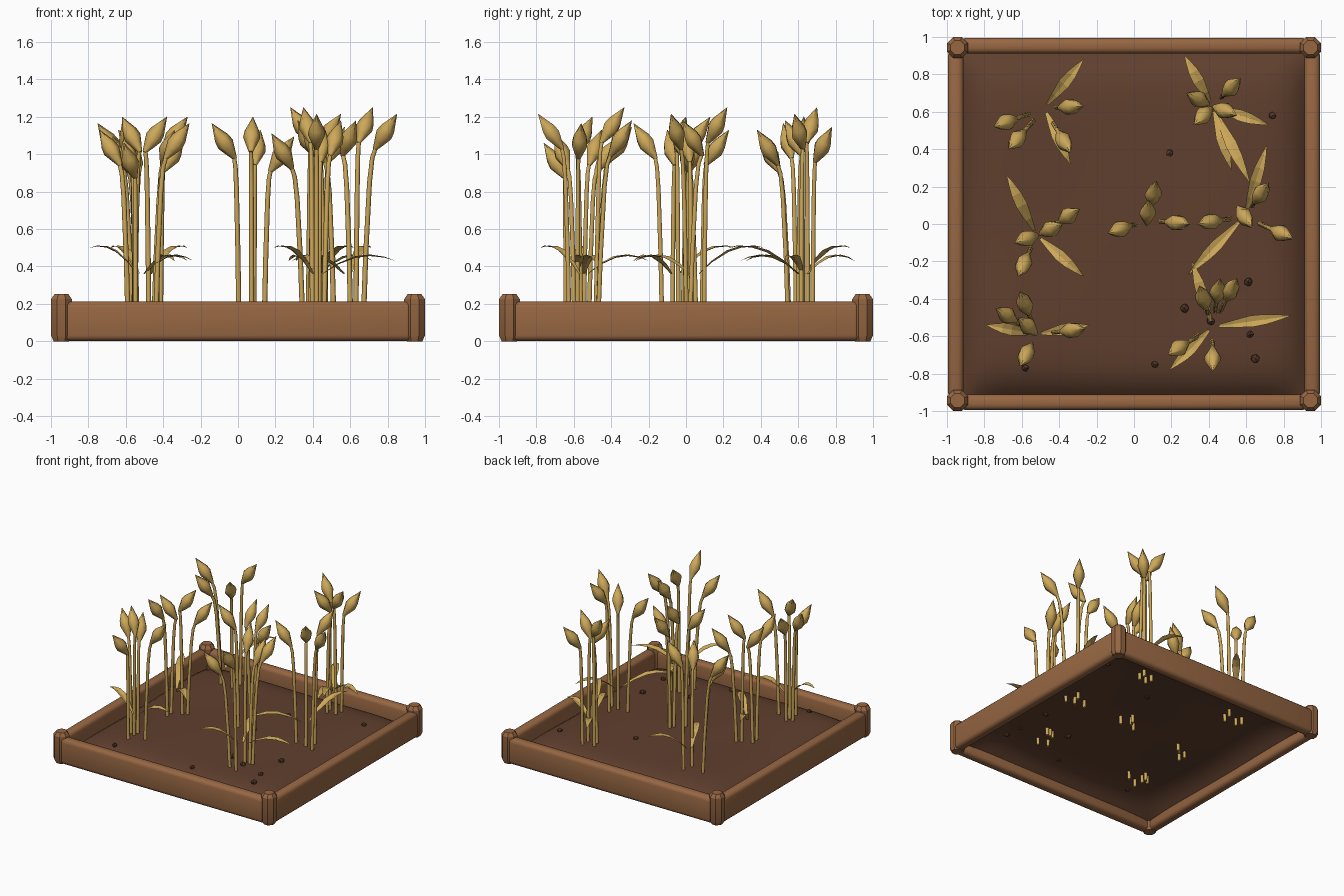
import bpy, bmesh, math, random
from mathutils import Vector

if "Cube" in bpy.data.objects:
    bpy.data.objects.remove(bpy.data.objects["Cube"])

random.seed(4)


def material(name, rgb):
    m = bpy.data.materials.new(name)
    m.diffuse_color = (*rgb, 1)
    m.use_nodes = True
    m.node_tree.nodes["Principled BSDF"].inputs["Base Color"].default_value = m.diffuse_color
    return m


WOOD = material("wood brown", (0.31, 0.135, 0.055))
SOIL = material("soil brown", (0.115, 0.05, 0.027))
PEBBLE = material("dark pebble", (0.092, 0.04, 0.022))
GOLD = material("straw gold", (0.61, 0.39, 0.10))


def finish(bm, name, mat, smooth=None):
    bmesh.ops.recalc_face_normals(bm, faces=bm.faces)
    me = bpy.data.meshes.new(name)
    bm.to_mesh(me)
    bm.free()
    me.materials.append(mat)
    ob = bpy.data.objects.new(name, me)
    bpy.context.collection.objects.link(ob)
    if smooth:
        bpy.ops.object.select_all(action='DESELECT')
        ob.select_set(True)
        bpy.context.view_layer.objects.active = ob
        bpy.ops.object.shade_smooth_by_angle(angle=math.radians(smooth))
    return ob


def sweep(bm, pts, radii, sides, turn=0.0):
    """Tube through pts with a radius at each point, closed at both ends."""
    pts = [Vector(p) for p in pts]
    rings = []
    for i, (p, r) in enumerate(zip(pts, radii)):
        t = (pts[min(i + 1, len(pts) - 1)] - pts[max(i - 1, 0)]).normalized()
        a = Vector((0, 1, 0)).cross(t).normalized()
        b = t.cross(a)
        ring = []
        for k in range(sides):
            ang = turn + 2 * math.pi * k / sides
            ring.append(bm.verts.new(p + r * (math.cos(ang) * a + math.sin(ang) * b)))
        rings.append(ring)
    for lo, hi in zip(rings, rings[1:]):
        for k in range(sides):
            j = (k + 1) % sides
            bm.faces.new((lo[k], lo[j], hi[j], hi[k]))
    bm.faces.new(rings[0][::-1])
    bm.faces.new(rings[-1])


# Side boards: rounded planks
def board(name, x, y, sx, sy):
    bm = bmesh.new()
    bmesh.ops.create_cube(bm, size=1)
    for v in bm.verts:
        v.co = Vector((x + v.co.x * sx, y + v.co.y * sy, 0.1075 + v.co.z * 0.21))
    bmesh.ops.bevel(bm, geom=bm.edges[:], offset=0.03, segments=3, profile=0.5, affect='EDGES')
    finish(bm, name, WOOD, 40)


for s, side in ((-1, "front"), (1, "back")):
    board(side + "_board", 0, s * 0.953, 1.86, 0.083)
for s, side in ((-1, "left"), (1, "right")):
    board(side + "_board", s * 0.953, 0, 0.083, 1.86)

# Corner posts: chamfered octagons
for sx, a in ((-1, "left"), (1, "right")):
    for sy, b in ((-1, "front"), (1, "back")):
        bm = bmesh.new()
        x, y = sx * 0.944, sy * 0.944
        sweep(bm, [(x, y, z) for z in (0, 0.03, 0.225, 0.252)],
              [0.045, 0.06, 0.06, 0.04], 8, math.pi / 8)
        finish(bm, f"{b}_{a}_post", WOOD, 30)


# Soil bed: flat-topped mound that falls away at the boards
def soil_height(x, y):
    edge = 1 - (1 - abs(x / 0.93) ** 10) * (1 - abs(y / 0.93) ** 10)
    return 0.175 - 0.115 * edge + 0.006 * math.sin(4 * x + 1) * math.cos(5 * y)


bm = bmesh.new()
bmesh.ops.create_grid(bm, x_segments=40, y_segments=40, size=0.93)
for v in bm.verts:
    v.co.z = soil_height(v.co.x, v.co.y)
finish(bm, "soil_bed", SOIL, 60)

# Pebbles on the soil
bm = bmesh.new()
for x, y in ((0.19, 0.38), (0.74, 0.58), (0.61, -0.31), (0.27, -0.45), (0.41, -0.52),
             (0.62, -0.59), (0.65, -0.72), (0.11, -0.75), (-0.58, -0.77)):
    r = random.uniform(0.02, 0.029)
    for v in bmesh.ops.create_icosphere(bm, subdivisions=1, radius=r)["verts"]:
        v.co = v.co * random.uniform(0.85, 1.1) + Vector((x, y, soil_height(x, y) + r * 0.1))
finish(bm, "pebbles", PEBBLE)


# Leaf: arched, folded blade from root to tip
def leaf(bm, root, tip):
    flat = Vector((tip.x - root.x, tip.y - root.y, 0)).normalized()
    side = Vector((-flat.y, flat.x, 0))
    rows = []
    for t, w in ((0, 0.008), (0.2, 0.019), (0.45, 0.031), (0.65, 0.027), (0.85, 0.014), (1, 0.001)):
        p = root.lerp(tip, t) + Vector((0, 0, 0.22 * t * (1 - t)))
        lift = Vector((0, 0, w * 0.3))
        rows.append([bm.verts.new(q) for q in (p - side * w + lift, p, p + side * w + lift)])
    for lo, hi in zip(rows, rows[1:]):
        for k in (0, 1):
            bm.faces.new((lo[k], lo[k + 1], hi[k + 1], hi[k]))


# Grain head: slim teardrop, widest below the middle
def grain_head(bm, neck, lean):
    sweep(bm, [neck + lean * d for d in (-0.01, 0.04, 0.085, 0.125, 0.22)],
          [0.011, 0.030, 0.046, 0.040, 0.001], 6)


# Stalk: nearly straight, bending out just below the neck
def stalk(bm, base, neck):
    run = neck - base
    path = [base + Vector((run.x * f, run.y * f, run.z * h))
            for f, h in ((0, 0), (0.2, 0.4), (0.5, 0.8), (0.72, 0.94), (1, 1))]
    sweep(bm, path, [0.014, 0.0135, 0.013, 0.012, 0.011], 6)


# Clump: head tips are listed tallest first, each next one a step lower
def clump(name, x, y, tips, leaf_tips):
    stalks, heads, leaves = bmesh.new(), bmesh.new(), bmesh.new()
    c = Vector((x, y, 0))
    top = 1.25 if x > 0.1 else 1.2
    for k, (tx, ty) in enumerate(tips):
        out = Vector((tx, ty, 0)) - c
        lean = (out.normalized() * 0.57 + Vector((0, 0, 0.82))).normalized()
        neck = Vector((tx, ty, top - 0.035 * k)) - lean * 0.22
        base = c + out * 0.31 + Vector((0, 0, 0.115))
        stalk(stalks, base, neck)
        grain_head(heads, neck, lean)
    for k, (tx, ty) in enumerate(leaf_tips):
        tip = Vector((tx, ty, 0.43 if k else 0.50))
        root = c.lerp(Vector((tx, ty, 0)), 0.08)
        root.z = 0.36
        leaf(leaves, root, tip)
    finish(stalks, name + "_stalks", GOLD, 65)
    finish(heads, name + "_grain_heads", GOLD, 62)
    finish(leaves, name + "_leaves", GOLD)


clump("back_left", -0.48, 0.62,
      [(-0.27, 0.63), (-0.75, 0.52), (-0.34, 0.38), (-0.67, 0.40)],
      [(-0.27, 0.88), (-0.34, 0.32)])
clump("back_right", 0.42, 0.63,
      [(0.28, 0.70), (0.55, 0.58), (0.32, 0.53), (0.57, 0.78)],
      [(0.62, 0.22), (0.27, 0.90), (0.72, 0.53), (0.52, 0.29)])
clump("middle_left", -0.52, -0.06,
      [(-0.38, 0), (-0.62, -0.28), (-0.64, -0.1), (-0.29, 0.08)],
      [(-0.68, 0.26), (-0.27, -0.28)])
clump("middle", 0.07, 0.02,
      [(0.08, 0.13), (-0.14, -0.05), (0.12, 0.23), (0.30, 0)], [])
clump("middle_right", 0.59, 0.04,
      [(0.72, 0.22), (0.85, -0.08), (0.63, -0.02), (0.34, 0)],
      [(0.71, 0.42), (0.29, -0.27)])
clump("front_left", -0.52, -0.59,
      [(-0.62, -0.5), (-0.26, -0.56), (-0.74, -0.45), (-0.61, -0.36), (-0.61, -0.76)],
      [(-0.79, -0.54), (-0.24, -0.54)])
clump("front_right", 0.42, -0.55,
      [(0.35, -0.33), (0.42, -0.79), (0.55, -0.29), (0.46, -0.29), (0.18, -0.70)],
      [(0.19, -0.78), (0.31, -0.20), (0.84, -0.49)])
